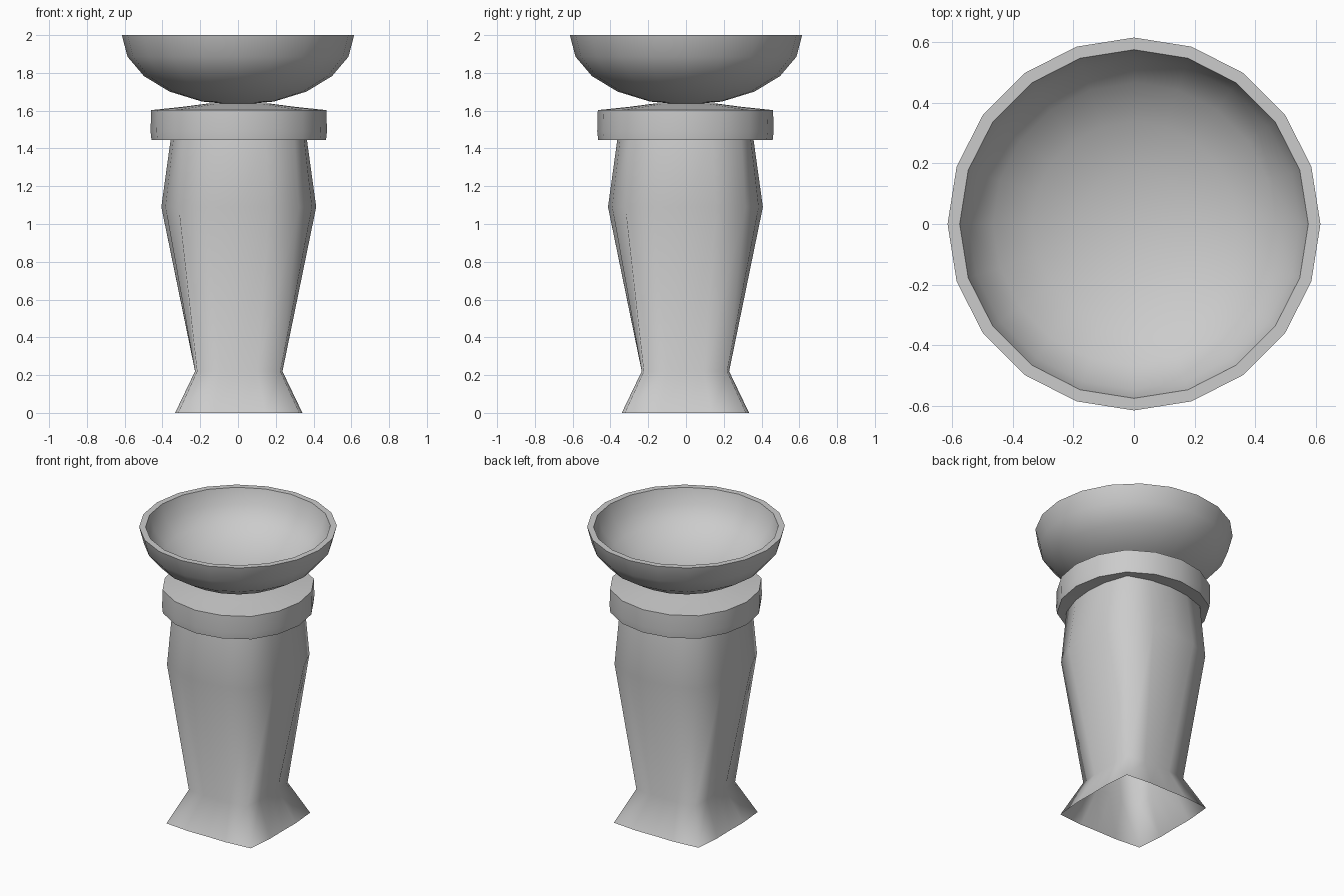
import bpy, bmesh
from math import sin, cos, pi, radians

if "Cube" in bpy.data.objects:
    bpy.data.objects.remove(bpy.data.objects["Cube"])


def loft(name, rings, sides, offset=(0, 0), smooth_angle=180):
    """Skin rings of (axis radius, diagonal radius, z); radius 0 closes to a point."""
    bm = bmesh.new()
    prev = None
    for mid, diag, z in rings:
        if mid == 0:
            cur = [bm.verts.new((offset[0], offset[1], z))]
        else:
            cur = []
            for i in range(sides):
                a = 2 * pi * i / sides
                r = mid + (diag - mid) * sin(2 * a) ** 4
                cur.append(bm.verts.new((offset[0] + r * cos(a), offset[1] + r * sin(a), z)))
        if prev:
            for i in range(sides):
                j = (i + 1) % sides
                if len(cur) == 1:
                    bm.faces.new((prev[i], prev[j], cur[0]))
                elif len(prev) == 1:
                    bm.faces.new((prev[0], cur[j], cur[i]))
                else:
                    bm.faces.new((prev[i], prev[j], cur[j], cur[i]))
        prev = cur
    me = bpy.data.meshes.new(name)
    bm.to_mesh(me)
    bm.free()
    ob = bpy.data.objects.new(name, me)
    bpy.context.collection.objects.link(ob)
    bpy.ops.object.select_all(action='DESELECT')
    ob.select_set(True)
    bpy.context.view_layer.objects.active = ob
    bpy.ops.object.shade_smooth_by_angle(angle=radians(smooth_angle))
    return ob


CENTRE = (0.004, -0.003)

# Column: squarish open foot, narrow waist, rounder belly
loft("column", [(0.335, 0.454, 0), (0.23, 0.312, 0.22),
                (0.41, 0.45, 1.09), (0.36, 0.417, 1.452)], 16, CENTRE)

# Collar: overhanging band with a gently domed top
loft("collar", [(0.355, 0.41, 1.452), (0.462, 0.476, 1.445), (0.467, 0.481, 1.49),
                (0.464, 0.478, 1.603), (0.30, 0.31, 1.62),
                (0.17, 0.17, 1.637), (0, 0, 1.638)], 16, CENTRE, 60)

# Bowl: half ellipsoid shell with a flat rim
steps = [radians(18 * k) for k in range(5)]
outer = [(0.615 * cos(t), 0.615 * cos(t), 2 - 0.37 * sin(t)) for t in reversed(steps)]
inner = [(0.575 * cos(t), 0.575 * cos(t), 2 - 0.33 * sin(t)) for t in steps]
loft("bowl", [(0, 0, 1.63)] + outer + inner + [(0, 0, 1.67)], 20, (0, 0), 40)
